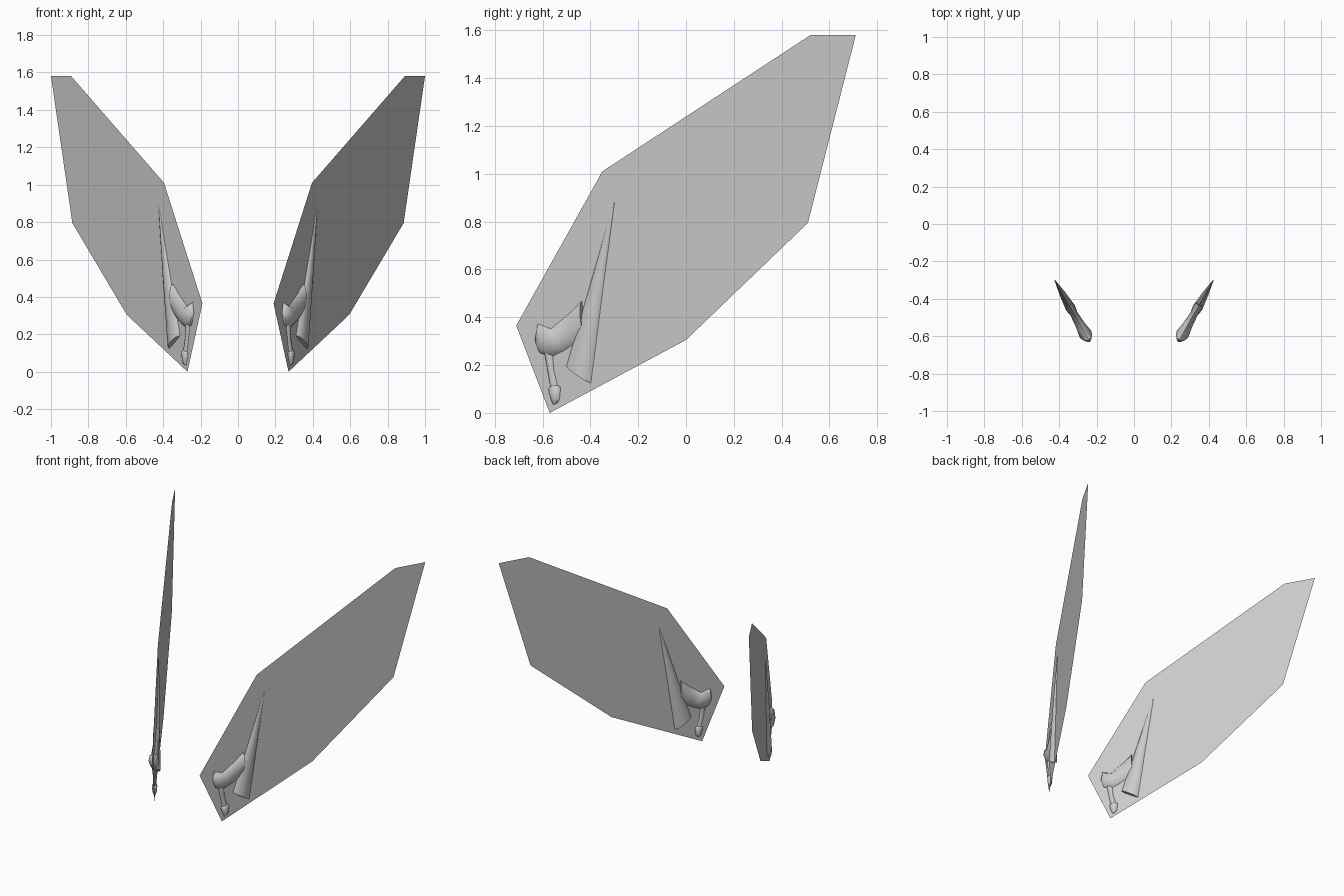
import bpy, bmesh, math
from mathutils import Vector

cube = bpy.data.objects.get("Cube")
if cube:
    bpy.data.objects.remove(cube)

grey = bpy.data.materials.new("light grey")
grey.use_nodes = True
colour = (0.6, 0.6, 0.6, 1)
grey.diffuse_color = colour
grey.node_tree.nodes["Principled BSDF"].inputs["Base Color"].default_value = colour

SLOPE = 0.57                                   # wing planes splay out towards the back
NORMAL = Vector((1, -SLOPE, 0)).normalized()   # outward side of the left wing


def place(side, y, z, out=0.0):
    """Point on the wing plane at y, z, pushed outwards by out."""
    p = Vector((0.595 + SLOPE * y, y, z)) + NORMAL * out
    p.x *= side
    return p


def finish(bm, name, smooth):
    mesh = bpy.data.meshes.new(name)
    bm.to_mesh(mesh)
    bm.free()
    mesh.materials.append(grey)
    obj = bpy.data.objects.new(name, mesh)
    bpy.context.collection.objects.link(obj)
    if smooth:
        bpy.ops.object.select_all(action='DESELECT')
        obj.select_set(True)
        bpy.context.view_layer.objects.active = obj
        bpy.ops.object.shade_smooth_by_angle(angle=math.radians(50))


def sheet(name, side, outline):
    bm = bmesh.new()
    face = bm.faces.new([bm.verts.new(place(side, y, z)) for y, z in outline])
    bm.normal_update()
    if face.normal.x * side < 0:
        face.normal_flip()
    finish(bm, name, False)


def bone(name, side, stations, sides=8):
    """Loft rings; each station is two edge points in the plane and a half thickness."""
    bm = bmesh.new()
    rings = []
    for y1, z1, y2, z2, thick in stations:
        ring = []
        for i in range(sides):
            a = 2 * math.pi * i / sides
            t = 0.5 - 0.5 * math.cos(a)
            ring.append(bm.verts.new(place(side, y1 + (y2 - y1) * t,
                                           z1 + (z2 - z1) * t, thick * math.sin(a))))
        rings.append(ring)
    for a, b in zip(rings, rings[1:]):
        for i in range(sides):
            j = (i + 1) % sides
            bm.faces.new((a[i], a[j], b[j], b[i]))
    bm.faces.new(rings[0])
    bm.faces.new(rings[-1])
    bmesh.ops.recalc_face_normals(bm, faces=bm.faces[:])
    finish(bm, name, True)


# Flat wing outline (y, z)
WING = [(-0.57, 0.0), (-0.71, 0.365), (-0.35, 1.01), (0.52, 1.58),
        (0.71, 1.58), (0.51, 0.795), (0.0, 0.305)]

BONES = {
    # Long spike narrowing to a point at the top
    "spike_bone": [(-0.478, 0.175, -0.42, 0.137, 0.014), (-0.50, 0.195, -0.398, 0.125, 0.027),
                   (-0.40, 0.54, -0.347, 0.52, 0.017), (-0.302, 0.88, -0.299, 0.88, 0.002)],
    # Upper arm with a knobbly elbow
    "arm_bone": [(-0.63, 0.315, -0.61, 0.25, 0.012), (-0.62, 0.372, -0.562, 0.235, 0.036),
                 (-0.565, 0.352, -0.515, 0.258, 0.026), (-0.485, 0.418, -0.465, 0.29, 0.020),
                 (-0.435, 0.47, -0.428, 0.34, 0.024)],
    # Thin lower bone hanging from the elbow
    "finger_bone": [(-0.592, 0.25, -0.558, 0.25, 0.014), (-0.580, 0.18, -0.553, 0.18, 0.009),
                    (-0.566, 0.10, -0.535, 0.105, 0.011)],
    # Claw at the end of the finger
    "claw": [(-0.565, 0.112, -0.538, 0.116, 0.010), (-0.576, 0.098, -0.524, 0.108, 0.018),
             (-0.566, 0.06, -0.529, 0.055, 0.014), (-0.556, 0.034, -0.538, 0.042, 0.006)],
}

for label, side in (("left", 1), ("right", -1)):
    sheet(label + "_wing", side, WING)
    for part, stations in BONES.items():
        bone(label + "_" + part, side, stations)
